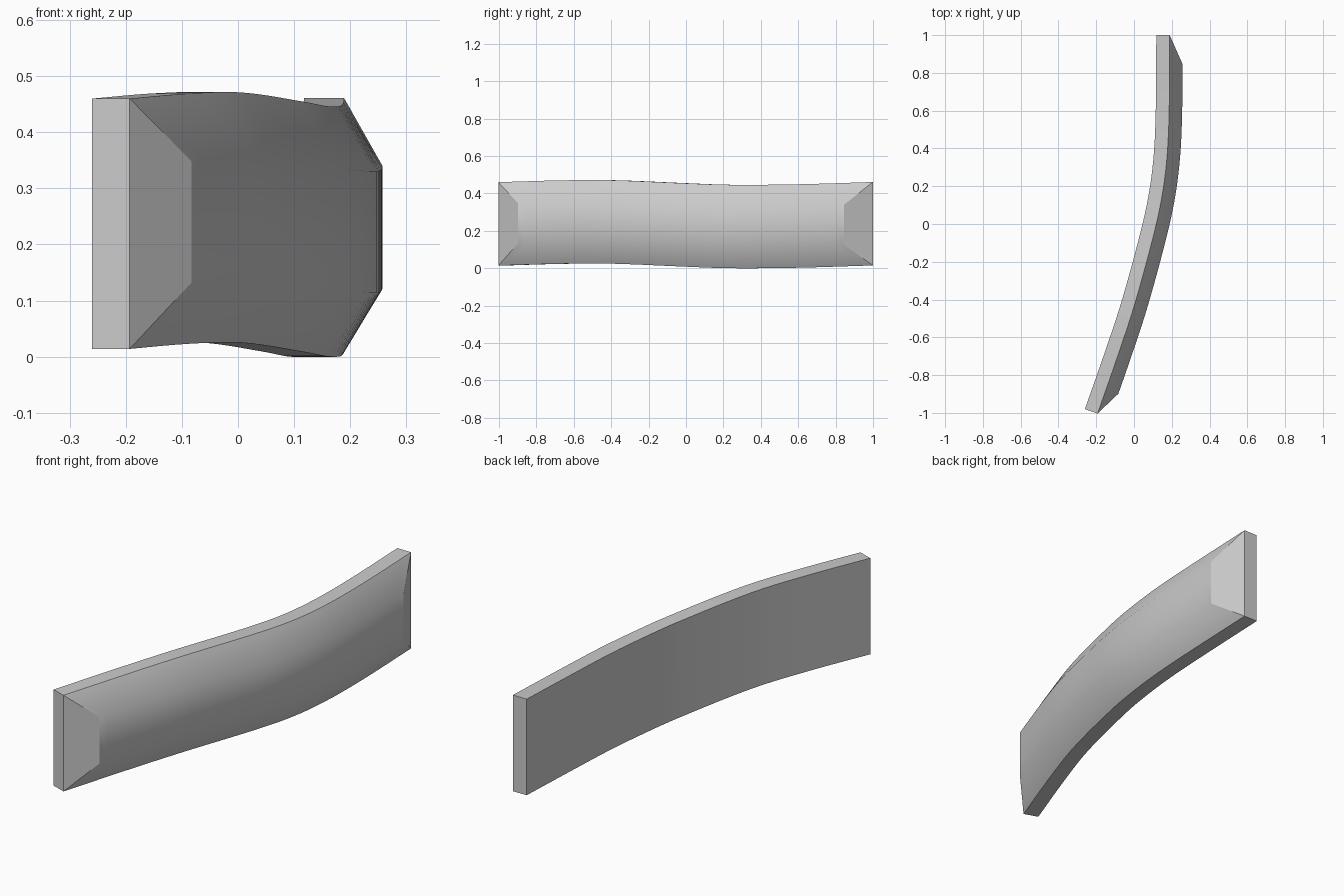
import bpy, bmesh, math
from mathutils import Vector

if "Cube" in bpy.data.objects:
    bpy.data.objects.remove(bpy.data.objects["Cube"])

# Back lower edge of the curved panel: x, y, z
PATH = [Vector(p) for p in (
    (-0.26, -0.98, 0.014), (-0.155, -0.68, 0.023), (-0.063, -0.4, 0.025),
    (0.045, 0.0, 0.009), (0.085, 0.2, 0.001), (0.107, 0.4, 0.0),
    (0.116, 0.65, 0.004), (0.118, 1.0, 0.015))]
HEIGHT, SLAB, CREST = 0.446, 0.071, 0.14
STEPS = 40


def point(t):
    """Catmull-Rom curve through PATH, t from 0 to 1."""
    n = len(PATH) - 1
    i = min(max(int(t * n), 0), n - 1)
    u = t * n - i
    p1, p2 = PATH[i], PATH[i + 1]
    p0 = PATH[i - 1] if i else 2 * p1 - p2
    p3 = PATH[i + 2] if i + 2 <= n else 2 * p2 - p1
    # tangents scaled to the uneven spacing
    d01, d12, d23 = (p1 - p0).length, (p2 - p1).length, (p3 - p2).length
    m1 = (p2 - p0) * (d12 / (d01 + d12))
    m2 = (p3 - p1) * (d12 / (d12 + d23))
    return (p1 * (2*u**3 - 3*u*u + 1) + m1 * (u**3 - 2*u*u + u)
            + p2 * (3*u*u - 2*u**3) + m2 * (u**3 - u*u))


# Even arc-length lookup
FINE = [point(k / 800) for k in range(801)]
LEN = [0.0]
for a, b in zip(FINE, FINE[1:]):
    LEN.append(LEN[-1] + (b - a).length)
TOTAL = LEN[-1]


def at(s, off, z):
    """Point at arc length s, pushed out from the back face by off."""
    k = min(max(next((j for j, l in enumerate(LEN) if l >= s), 800), 1), 800)
    f = (s - LEN[k - 1]) / (LEN[k] - LEN[k - 1])
    p = FINE[k - 1].lerp(FINE[k], f)
    t = FINE[min(k + 5, 800)] - FINE[max(k - 6, 0)]
    n = Vector((t.y, -t.x, 0)).normalized()
    return p + n * off + Vector((0, 0, z))


# Rings: slab rectangle plus a raised, inset crest
bm = bmesh.new()
rings = []
for i in range(STEPS + 1):
    f = i / STEPS
    s = f * TOTAL
    c = 0.136 + f * (TOTAL - 0.136 - 0.155)
    rings.append([bm.verts.new(v) for v in (
        at(s, 0, 0), at(s, 0, HEIGHT), at(s, SLAB, HEIGHT),
        at(c, CREST, HEIGHT - 0.116), at(c, CREST, 0.114), at(s, SLAB, 0))])
for a, b in zip(rings, rings[1:]):
    for j in range(6):
        k = (j + 1) % 6
        bm.faces.new((a[j], a[k], b[k], b[j]))
# End walls and sloped end facets
for r in (rings[0], rings[-1]):
    bm.faces.new((r[0], r[1], r[2], r[5]))
    bm.faces.new((r[5], r[2], r[3], r[4]))
bmesh.ops.recalc_face_normals(bm, faces=bm.faces[:])

# Smooth front, crisp slab edges and ends
for face in bm.faces:
    face.smooth = True
sharp = [(r[j], q[j]) for r, q in zip(rings, rings[1:]) for j in (0, 1, 2, 5)]
for r in (rings[0], rings[-1]):
    sharp += [(r[j], r[(j + 1) % 6]) for j in range(6)] + [(r[2], r[5])]
for a, b in sharp:
    bm.edges.get((a, b)).smooth = False

mesh = bpy.data.meshes.new("curved_panel")
bm.to_mesh(mesh)
bm.free()
mat = bpy.data.materials.new("light grey")
mat.diffuse_color = (0.6, 0.6, 0.6, 1)
mat.use_nodes = True
mat.node_tree.nodes["Principled BSDF"].inputs["Base Color"].default_value = mat.diffuse_color
mesh.materials.append(mat)
obj = bpy.data.objects.new("curved_panel", mesh)
bpy.context.collection.objects.link(obj)
